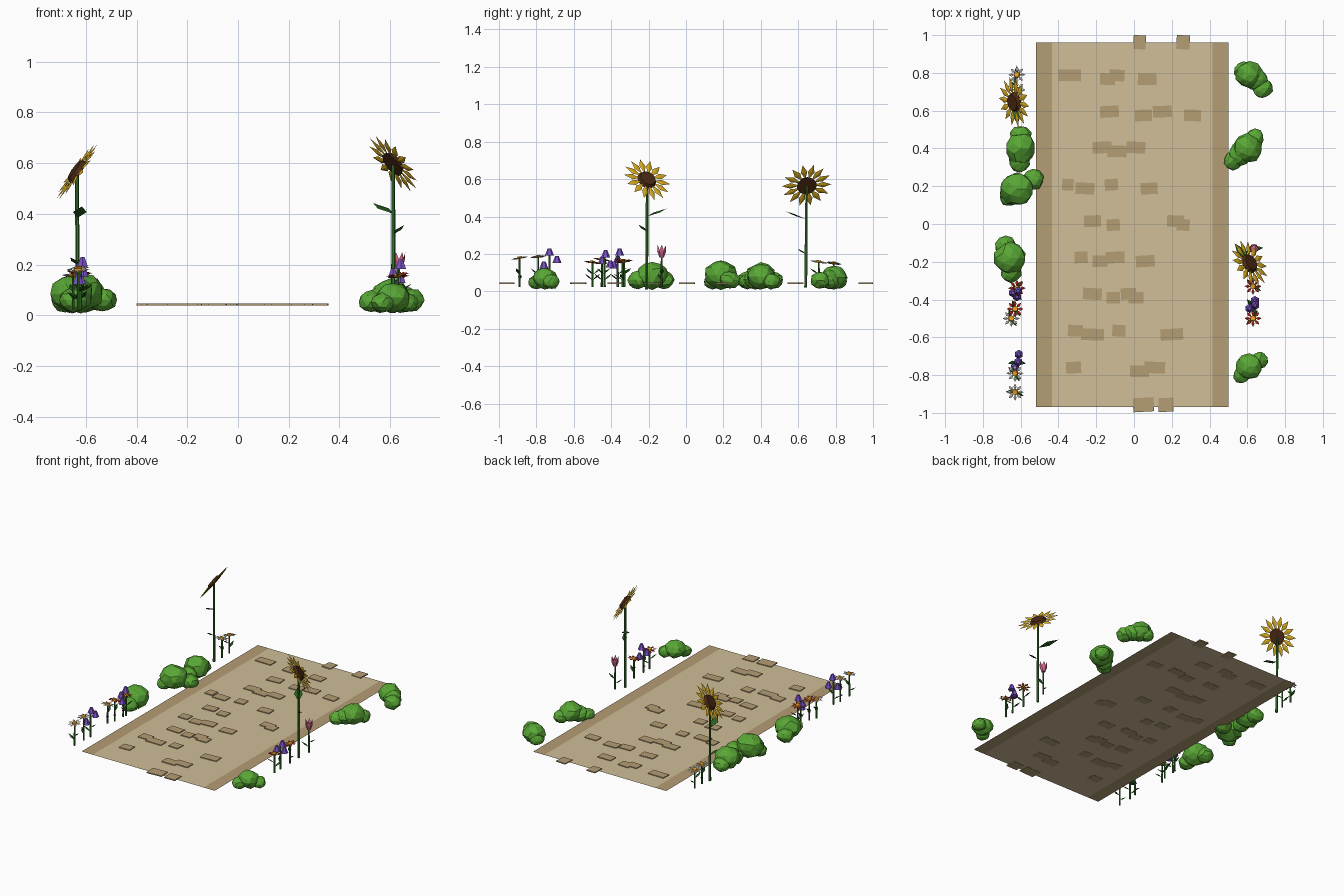
import bpy, bmesh, random
from math import cos, sin, tau
from mathutils import Vector as V, Matrix as M

if "Cube" in bpy.data.objects:
    bpy.data.objects.remove(bpy.data.objects["Cube"])

random.seed(4)
UP = V((0, 0, 1))


def mat(name, r, g, b):
    m = bpy.data.materials.new(name)
    m.diffuse_color = (*[c ** 2.2 for c in (r, g, b)], 1)
    m.use_nodes = True
    m.node_tree.nodes["Principled BSDF"].inputs["Base Color"].default_value = m.diffuse_color
    return m


SAND = mat("sand", .81, .74, .59)
TAN = mat("tan", .70, .61, .45)
BUSH = mat("bush_green", .35, .65, .22)
STEM = mat("stem_green", .22, .46, .18)
LEAF = mat("leaf_green", .17, .38, .14)
GOLD = mat("gold", .86, .68, .15)
BROWN = mat("brown", .30, .18, .10)
WHITE = mat("white", .88, .88, .85)
RED = mat("red", .80, .22, .17)
ORANGE = mat("orange", .93, .62, .15)
PURPLE = mat("purple", .48, .32, .78)
PINK = mat("pink", .85, .42, .56)


def finish(name, bm, material):
    bmesh.ops.recalc_face_normals(bm, faces=bm.faces)
    me = bpy.data.meshes.new(name)
    bm.to_mesh(me)
    bm.free()
    me.materials.append(material)
    ob = bpy.data.objects.new(name, me)
    bpy.context.collection.objects.link(ob)
    return ob


def leaf(bm, base, direction, length, width, normal=UP, thick=.004):
    # thin pointed blade with a ridge on both faces
    d = V(direction).normalized()
    s = d.cross(normal).normalized()
    n = s.cross(d)
    mid = V(base) + d * length * .5
    b, t = bm.verts.new(base), bm.verts.new(V(base) + d * length)
    ring = [bm.verts.new(mid + o) for o in
            (s * width / 2, n * thick, -s * width / 2, -n * thick)]
    for i in range(4):
        p, q = ring[i], ring[(i + 1) % 4]
        bm.faces.new((b, p, q))
        bm.faces.new((t, q, p))


def cone(bm, a, b, r1, r2, sides):
    a, b = V(a), V(b)
    rot = (b - a).to_track_quat('Z', 'Y').to_matrix().to_4x4()
    bmesh.ops.create_cone(bm, cap_ends=True, segments=sides, radius1=r1, radius2=r2,
                          depth=(b - a).length, matrix=M.Translation((a + b) / 2) @ rot)


def stem(name, a, b, r):
    bm = bmesh.new()
    cone(bm, a, b, r, r * .8, 6)
    return finish(name, bm, STEM)


def blossom(name, c, normal, count, r0, r1, width, petal_mat, disc_r, disc_h, disc_mat):
    # flat ring of petals around a low disc
    c, n = V(c), V(normal).normalized()
    u = n.orthogonal().normalized()
    w = n.cross(u)
    bm = bmesh.new()
    for i in range(count):
        a = tau * i / count
        d = u * cos(a) + w * sin(a)
        leaf(bm, c + d * r0, d, r1 - r0, width, n)
    finish(name + "_petals", bm, petal_mat)
    bm = bmesh.new()
    cone(bm, c - n * disc_h / 2, c + n * disc_h, disc_r, disc_r * .8, 10)
    finish(name + "_disc", bm, disc_mat)


# path surface and raised edge strips
def sheet(name, x0, x1, z, material):
    bm = bmesh.new()
    bm.faces.new([bm.verts.new(p) for p in
                  ((x0, -.97, z), (x1, -.97, z), (x1, .96, z), (x0, .96, z))])
    finish(name, bm, material)


sheet("path_surface", -.435, .415, .041, SAND)
sheet("path_edge_left", -.52, -.435, .041, TAN)
sheet("path_edge_right", .415, .5, .041, TAN)

# paving stones: row y -> (x, width)
rows = {
    .962: [(.03, .065), (.26, .07)],
    .777: [(-.34, .12), (-.14, .08), (-.09, .08), (.07, .1)],
    .585: [(-.13, .1), (.05, .09), (.15, .1), (.31, .09)],
    .395: [(-.17, .1), (-.09, .1), (.01, .1)],
    .198: [(-.35, .06), (-.26, .1), (-.12, .07), (.08, .09)],
    .005: [(-.22, .09), (-.11, .07), (.22, .09), (.26, .07)],
    -.187: [(-.28, .07), (-.18, .08), (-.10, .1), (.06, .1)],
    -.38: [(-.22, .1), (-.11, .07), (-.03, .08), (.01, .08)],
    -.575: [(-.31, .08), (-.22, .12), (-.08, .07), (.20, .12)],
    -.77: [(-.32, .08), (.03, .1), (.11, .11)],
    -.957: [(.05, .11), (.17, .08)]}
bm = bmesh.new()
for y, stones in rows.items():
    end = abs(y) > .9
    for i, (x, w) in enumerate(stones):
        dy = 0 if end else (.01, -.01)[i % 2]
        bmesh.ops.create_cube(bm, size=1, matrix=M.Translation((x, y + dy, .043))
                              @ M.Rotation(random.uniform(-.07, .07), 4, 'Z')
                              @ M.Diagonal((w, .074 if end else .061, .007, 1)))
finish("paving_stones", bm, TAN)

# bushes: faceted lobes (x, y, radius), first is the main one
bushes = [
    [(.61, .79, .073), (.68, .72, .055), (.58, .81, .05), (.65, .765, .06)],
    [(.60, .40, .078), (.525, .335, .05), (.56, .37, .06), (.64, .455, .05)],
    [(.61, -.755, .068), (.57, -.80, .045), (.665, -.72, .045)],
    [(-.60, .40, .082), (-.60, .465, .057), (-.605, .33, .057)],
    [(-.62, .185, .09), (-.535, .235, .057), (-.665, .14, .047)],
    [(-.655, -.18, .085), (-.68, -.12, .057), (-.65, -.255, .057)]]
for k, lobes in enumerate(bushes):
    bm = bmesh.new()
    for x, y, r in lobes:
        res = bmesh.ops.create_icosphere(bm, subdivisions=2, radius=1)
        for v in res["verts"]:
            v.co = v.co * random.uniform(.92, 1.07)
            v.co = V((x + v.co.x * r, y + v.co.y * r, .012 + r * .85 * (1 + v.co.z)))
            v.co.z = max(v.co.z, 0)
    finish(f"bush_{k + 1}", bm, BUSH)

# sunflowers: base, head centre, facing, leaves (z, direction, length, width)
sunflowers = [
    ((-.632, .64, .02), (-.635, .645, .567), (-.8, -.16, .57),
     [(.385, (.15, -1, .4), .12, .055), (.20, (-.5, -.8, .5), .06, .03)]),
    ((.613, -.21, .01), (.612, -.208, .598), (.7, .4, .58),
     [(.40, (-.75, 1, .4), .14, .055), (.32, (.7, -.7, .6), .07, .03)])]
for k, (base, head, facing, leaves) in enumerate(sunflowers):
    name = f"sunflower_{k + 1}"
    stem(name + "_stem", base, head, .009)
    bm = bmesh.new()
    for z, d, length, width in leaves:
        leaf(bm, (base[0], base[1], z), d, length, width)
    finish(name + "_leaves", bm, LEAF)
    blossom(name, head, facing, 14, .04, .135, .036, GOLD, .055, .014, BROWN)


def foliage(name, x, y, h):
    # short stem with two blades
    stem(name + "_stem", (x, y, .022), (x, y, h), .006)
    a = random.uniform(0, tau)
    bm = bmesh.new()
    for i in range(2):
        d = (cos(a + i * 2.8), sin(a + i * 2.8), .7)
        leaf(bm, (x, y, .06 + .03 * i), d, .06, .022)
    finish(name + "_leaves", bm, LEAF)


# daisies (x, y, height, colour)
daisies = [(-.62, .79, .15, WHITE), (-.62, .71, .157, WHITE),
           (-.63, -.79, .185, WHITE), (-.63, -.89, .178, WHITE),
           (-.63, -.45, .17, RED), (-.65, -.50, .155, WHITE), (-.62, -.34, .165, RED),
           (.63, -.33, .16, RED), (.63, -.50, .155, RED)]
for k, (x, y, h, c) in enumerate(daisies):
    foliage(f"daisy_{k + 1}", x, y, h)
    tilt = (random.uniform(-.2, .2), random.uniform(-.2, .2), 1)
    blossom(f"daisy_{k + 1}", (x, y, h), tilt, 8, .012, .046, .018, c, .017, .008, ORANGE)

# bellflowers: position, height, hanging bells as offsets from the tip
bells = [(-.62, -.73, .20, [(.007, 0, .01), (.01, .04, -.03), (-.01, -.03, -.06)]),
         (-.625, -.365, .20, [(.012, .01, .01), (-.015, 0, -.03), (.005, -.02, -.06)]),
         (.63, -.435, .20, [(.012, .005, 0), (-.018, -.012, -.035), (.01, .03, -.055)])]
for k, (x, y, h, offs) in enumerate(bells):
    foliage(f"bellflower_{k + 1}", x, y, h)
    bm = bmesh.new()
    for o in offs:
        p = V((x, y, h)) + V(o)
        cone(bm, p - UP * .018, p + UP * .02, .024, .009, 6)
    finish(f"bellflower_{k + 1}_bells", bm, PURPLE)

# tulip beside the right sunflower
tx, ty = .635, -.13
foliage("tulip", tx, ty, .19)
bm = bmesh.new()
cone(bm, (tx, ty, .182), (tx, ty, .215), .012, .024, 6)
for i in range(6):
    a = tau * i / 6
    d = V((cos(a), sin(a), 0))
    leaf(bm, V((tx, ty, .185)) + d * .012, d * .2 + UP, .065, .026, d)
finish("tulip_cup", bm, PINK)
